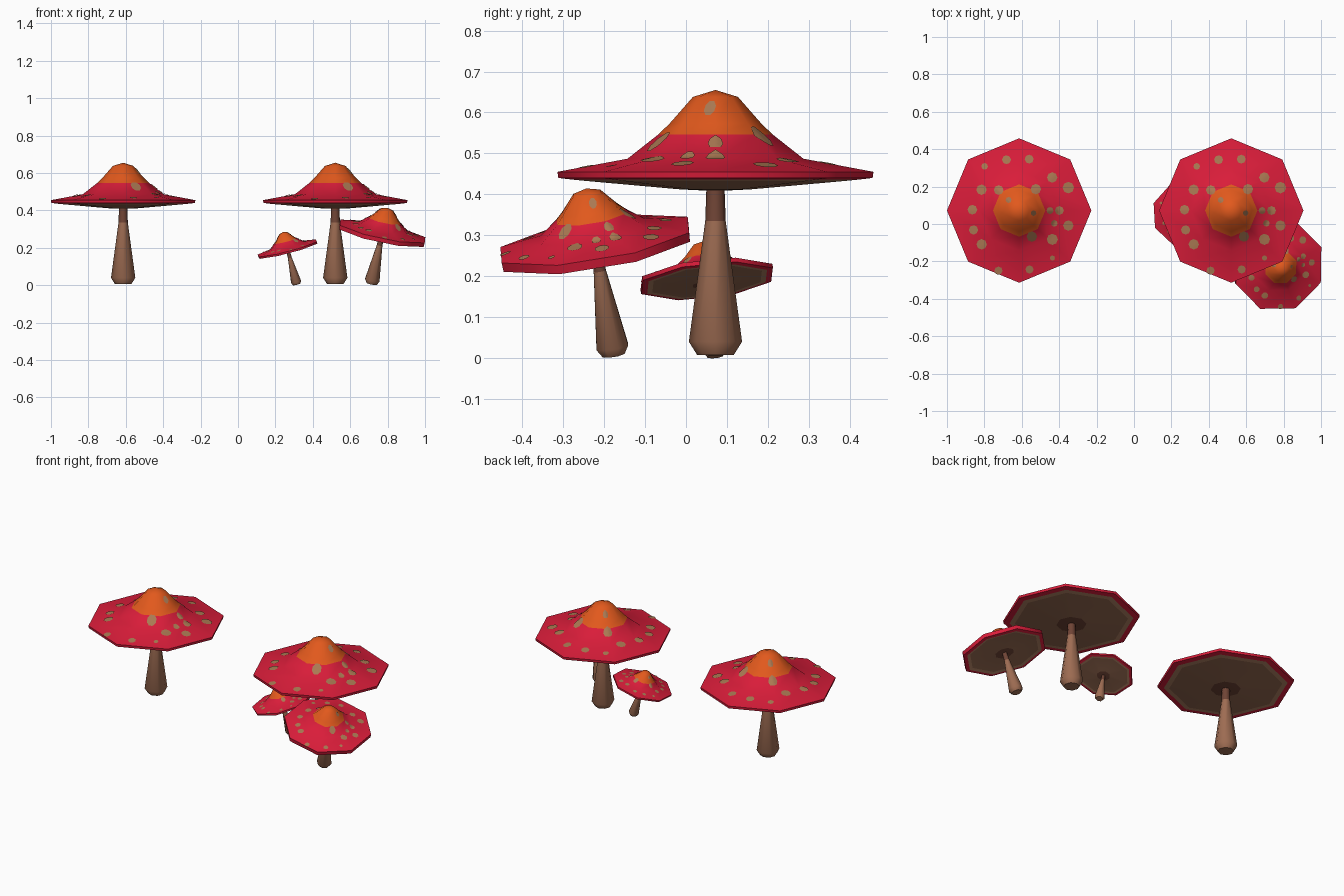
import bpy, bmesh, math
from mathutils import Matrix, Vector

if "Cube" in bpy.data.objects:
    bpy.data.objects.remove(bpy.data.objects["Cube"])


def mat(name, r, g, b):
    m = bpy.data.materials.new(name)
    m.diffuse_color = (r, g, b, 1)
    m.use_nodes = True
    m.node_tree.nodes["Principled BSDF"].inputs["Base Color"].default_value = m.diffuse_color
    return m


RED = mat("cap red", 0.70, 0.012, 0.042)
ORANGE = mat("crown orange", 0.76, 0.10, 0.012)
SPOT = mat("spot tan", 0.40, 0.19, 0.085)
STEM = mat("stem brown", 0.34, 0.15, 0.085)
GILL = mat("gill brown", 0.30, 0.14, 0.08)
BAND = mat("gill edge light brown", 0.46, 0.23, 0.13)
COLLAR = mat("collar dark brown", 0.16, 0.058, 0.036)

SIDES = 8
STEP = math.tau / SIDES

# Profiles (radius, height) of the full-size mushroom
STEM_P = [(0.0, 0.006), (0.045, 0.008), (0.065, 0.04), (0.025, 0.335), (0.022, 0.42)]
CAP_TOP = [(0.386, 0.455), (0.215, 0.487), (0.14, 0.546),
           (0.112, 0.573), (0.055, 0.638), (0.0, 0.655)]

# Spots: angle in degrees, distance from axis, size
SPOTS = [(104, .28, .024), (79, .28, .024), (45, .25, .028), (25, .29, .031),
         (0, .215, .024), (-17, .275, .028), (-41, .235, .03), (-80, .32, .022),
         (-109, .34, .022), (-138, .27, .028), (-157, .265, .025), (179, .25, .026),
         (151, .23, .028), (128, .30, .018), (-55, .31, .014), (-20, .20, .018)]
# larger spots along the crown edge, two small ones on the crown
SPOTS += [(0, .165, .019), (52, .145, .028), (-64, .155, .028), (135, .155, .026),
          (-10, .078, .015), (135, .08, .016)]


def finish(bm, name, mats, rule, place):
    for f in bm.faces:
        f.material_index = rule(f.calc_center_median())
        f.smooth = True
    me = bpy.data.meshes.new(name)
    bm.to_mesh(me)
    bm.free()
    for m in mats:
        me.materials.append(m)
    me.set_sharp_from_angle(angle=math.radians(50))
    ob = bpy.data.objects.new(name, me)
    ob.matrix_world = place
    bpy.context.collection.objects.link(ob)


def lathe(profile, flip=False):
    """Eight-sided turned shape from a profile running bottom to top."""
    bm = bmesh.new()
    rings = []
    for r, z in profile:
        n = 1 if r == 0 else SIDES
        rings.append([bm.verts.new((r * math.cos(i * STEP), r * math.sin(i * STEP), z))
                      for i in range(n)])
    for a, b in zip(rings, rings[1:]):
        for i in range(SIDES):
            j = (i + 1) % SIDES
            q = [a[i % len(a)], a[j % len(a)], b[j % len(b)], b[i % len(b)]]
            q = list(dict.fromkeys(q))
            bm.faces.new(q[::-1] if flip else q)
    # outward-facing sides whichever way the profile runs
    return bm


def cap_height(x, y):
    """Height of the octagonal cap top above a point."""
    a = math.atan2(y, x) % STEP - STEP / 2
    r = math.hypot(x, y) * math.cos(a) / math.cos(STEP / 2)
    for (r0, z0), (r1, z1) in zip(CAP_TOP, CAP_TOP[1:]):
        if r1 <= r <= r0:
            return z0 + (z1 - z0) * (r - r0) / (r1 - r0)
    return CAP_TOP[0][1]


def spots_mesh():
    bm = bmesh.new()
    for deg, dist, size in SPOTS:
        a = math.radians(deg)
        cx, cy = dist * math.cos(a), dist * math.sin(a)

        def point(x, y):
            return bm.verts.new((x, y, cap_height(x, y) + 0.004))
        centre = point(cx, cy)
        inner, outer = [[point(cx + k * size * math.cos(i * STEP),
                               cy + k * size * math.sin(i * STEP)) for i in range(SIDES)]
                        for k in (0.5, 1.0)]
        for i in range(SIDES):
            j = (i + 1) % SIDES
            bm.faces.new((centre, inner[i], inner[j]))
            bm.faces.new((inner[i], outer[i], outer[j], inner[j]))
    return bm


def mushroom(label, base, axis, scale, turn, drop=0.0):
    tilt = Vector((0, 0, 1)).rotation_difference(Vector(axis)).to_matrix().to_4x4()
    place = (Matrix.Translation(base) @ tilt @ Matrix.Rotation(math.radians(turn), 4, 'Z')
             @ Matrix.Scale(scale, 4))
    # stem, darker just below the cap
    finish(lathe(STEM_P), label + "_stem", [STEM, COLLAR],
           lambda c: int(c.z > 0.34), place)
    # cap with orange crown; the lip hangs lower by drop
    lip = [(0.35, 0.436 - drop), (0.384, 0.44 - drop)]
    finish(lathe(lip + CAP_TOP), label + "_cap", [RED, ORANGE],
           lambda c: int(c.z > 0.55), place)
    # underside with light outer band and dark collar round the stem
    gills = [lip[0], (0.32, 0.433 - drop * 0.5), (0.085, 0.412), (0.0, 0.408)]

    def gill_colour(c):
        r = math.hypot(c.x, c.y)
        return 1 if r < 0.085 else 2 if r > 0.28 else 0
    finish(lathe(gills, flip=True), label + "_gills", [GILL, COLLAR, BAND],
           gill_colour, place)
    # thin spots lying on the cap
    finish(spots_mesh(), label + "_spots", [SPOT], lambda c: 0, place)


mushroom("left_large", (-0.614, 0.072, 0), (0, 0, 1), 1.0, 0)
mushroom("right_large", (0.52, 0.072, 0), (0, 0, 1), 1.0, 0)
mushroom("medium", (0.713, -0.176, 0.003), (0.21, -0.165, 1), 0.65, 22.5, 0.02)
mushroom("small", (0.315, 0.072, 0.001), (-0.26, -0.11, 1), 0.45, 25, 0.008)
